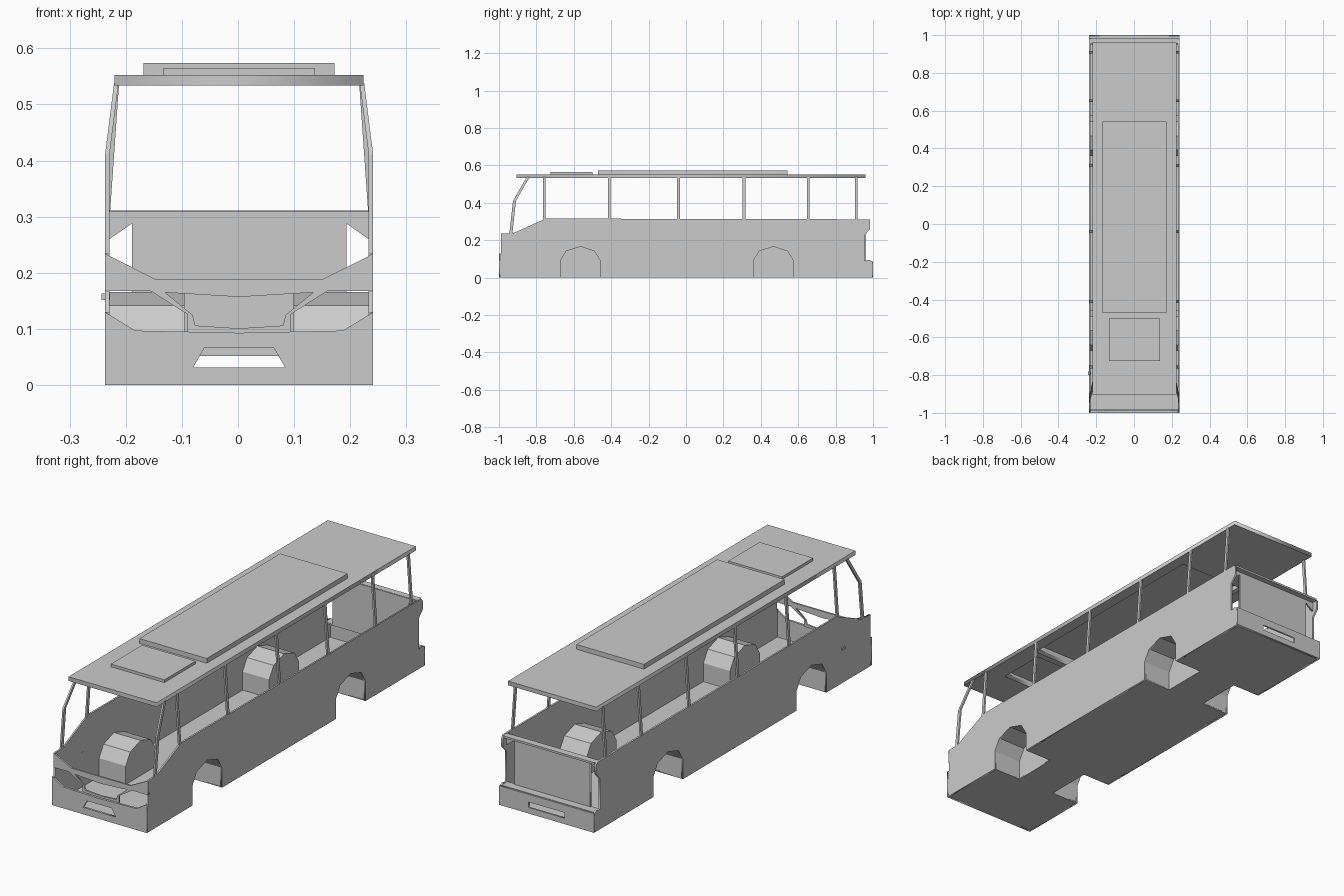
import bpy, bmesh
from mathutils import Matrix

if "Cube" in bpy.data.objects:
    bpy.data.objects.remove(bpy.data.objects["Cube"])

CX = 0.002    # body centre
W = 0.239     # half width
T = 0.008     # sheet thickness
FRAMES = {
    "xy": Matrix(((1, 0, 0), (0, 1, 0), (0, 0, 1))).to_4x4(),
    "xz": Matrix(((1, 0, 0), (0, 0, -1), (0, 1, 0))).to_4x4(),
    "yz": Matrix(((0, 0, 1), (1, 0, 0), (0, 1, 0))).to_4x4(),
}


def add(name, mesh):
    ob = bpy.data.objects.new(name, mesh)
    bpy.context.collection.objects.link(ob)
    return ob


def from_bm(name, bm):
    bmesh.ops.recalc_face_normals(bm, faces=bm.faces[:])
    me = bpy.data.meshes.new(name)
    bm.to_mesh(me)
    bm.free()
    return add(name, me)


def panel(name, plane, loops, offset, t=T):
    """Flat sheet: first loop is the outline, the rest are holes."""
    cu = bpy.data.curves.new(name + "_outline", 'CURVE')
    cu.dimensions = '2D'
    cu.fill_mode = 'BOTH'
    cu.extrude = t / 2
    for pts in loops:
        sp = cu.splines.new('POLY')
        sp.points.add(len(pts) - 1)
        for p, (u, v) in zip(sp.points, pts):
            p.co = (u, v, 0, 1)
        sp.use_cyclic_u = True
    tmp = add(name + "_tmp", cu)
    bpy.context.view_layer.update()
    dg = bpy.context.evaluated_depsgraph_get()
    me = bpy.data.meshes.new_from_object(tmp.evaluated_get(dg))
    bpy.data.objects.remove(tmp)
    shift = {"xy": (CX, 0, offset), "xz": (CX, offset, 0), "yz": (offset, 0, 0)}[plane]
    me.transform(Matrix.Translation(shift) @ FRAMES[plane])
    return add(name, me)


def sym(half):
    """Mirror a right-half outline that starts and ends near x = 0."""
    return half + [(-x, z) for x, z in reversed(half) if x > 0]


def rect(x0, x1, y0, y1):
    return [(x0, y0), (x1, y0), (x1, y1), (x0, y1)]


def box(name, x0, x1, y0, y1, z0, z1, open_bottom=False):
    bm = bmesh.new()
    bmesh.ops.create_cube(bm, size=1)
    for v in bm.verts:
        v.co = (x1 if v.co.x > 0 else x0, y1 if v.co.y > 0 else y0, z1 if v.co.z > 0 else z0)
    if open_bottom:
        low = [f for f in bm.faces if all(v.co.z < z0 + 1e-5 for v in f.verts)]
        bmesh.ops.delete(bm, geom=low, context='FACES_ONLY')
    return from_bm(name, bm)


def post(name, path, dx=0.008, dy=0.014):
    """Rectangular bar through a list of points."""
    bm = bmesh.new()
    rings = [[bm.verts.new((x + a * dx / 2, y + b * dy / 2, z))
              for a, b in ((-1, -1), (1, -1), (1, 1), (-1, 1))] for x, y, z in path]
    for r, q in zip(rings, rings[1:]):
        for i in range(4):
            j = (i + 1) % 4
            bm.faces.new((r[i], r[j], q[j], q[i]))
    bm.faces.new(rings[0])
    bm.faces.new(rings[-1])
    return from_bm(name, bm)


def arch(yc):
    return [(yc + dy, z) for dy, z in ((-0.107, 0), (-0.107, 0.09), (-0.075, 0.142), (0, 0.166),
                                       (0.075, 0.142), (0.107, 0.09), (0.107, 0))]


AXLES = {"front": -0.565, "rear": 0.467}
WELL_X = 0.097

# side walls with wheel arch cut-outs
side = ([(-0.995, 0)] + arch(AXLES["front"]) + arch(AXLES["rear"]) +
        [(0.998, 0), (0.998, 0.085), (0.98, 0.095), (0.957, 0.09), (0.957, 0.23), (0.985, 0.26),
         (0.985, 0.3), (0.975, 0.312), (-0.75, 0.316), (-0.93, 0.235), (-0.988, 0.235),
         (-0.988, 0.13), (-0.995, 0.13)])
for s, label in ((1, "right"), (-1, "left")):
    panel(label + "_side_wall", "yz", [side], CX + s * (W - T / 2))

    # wheel wells: arch strip plus inner wall
    for axle, yc in AXLES.items():
        bm = bmesh.new()
        outer = [bm.verts.new((CX + s * (W - T), y, z)) for y, z in arch(yc)]
        inner = [bm.verts.new((CX + s * WELL_X, y, z)) for y, z in arch(yc)]
        for i in range(len(outer) - 1):
            bm.faces.new((outer[i], outer[i + 1], inner[i + 1], inner[i]))
        bm.faces.new(inner)
        from_bm(f"{label}_{axle}_wheel_well", bm)

    # window posts and bent windscreen post
    for i, y in enumerate((-0.757, -0.41, -0.04, 0.31, 0.653, 0.91)):
        post(f"{label}_window_post_{i + 1}",
             [(CX + s * 0.234, y, 0.308), (CX + s * 0.218, y, 0.537)])
    post(label + "_windscreen_post",
         [(CX + s * 0.235, -0.937, 0.23), (CX + s * 0.235, -0.917, 0.41),
          (CX + s * 0.219, -0.845, 0.537)], dy=0.016)

# floor with wheel well notches
floor = [(0, -0.99)] + [(W - T, -0.99)]
for yc in AXLES.values():
    floor += [(W - T, yc - 0.107), (WELL_X, yc - 0.107), (WELL_X, yc + 0.107), (W - T, yc + 0.107)]
floor += [(W - T, 0.99), (0, 0.99)]
panel("floor", "xy", [sym(floor)], 0.003, 0.006)

# front bumper with air intake
panel("front_bumper", "xz",
      [sym([(0, 0), (W, 0), (W, 0.13), (0.185, 0.097), (0.092, 0.095), (0, 0.093)]),
       sym([(0, 0.031), (0.082, 0.031), (0.062, 0.066), (0, 0.066)])], -0.995, 0.01)

# front mask between the headlight openings, with grille opening
panel("front_mask", "xz",
      [sym([(0, 0.188), (0.148, 0.188), (W, 0.234), (W, 0.168), (0.158, 0.168),
            (0.092, 0.126), (0.092, 0.094), (0, 0.092)]),
       sym([(0, 0.157), (0.132, 0.165), (0.083, 0.125), (0.078, 0.106), (0, 0.101)])], -0.986)

# rear bumper with plate recess and shelf
panel("rear_bumper", "xz", [sym([(0, 0), (W, 0), (W, 0.087), (0, 0.087)]),
                            rect(-0.09, 0.09, 0.027, 0.052)], 0.996)
box("rear_bumper_shelf", CX - W + T, CX + W - T, 0.952, 0.995, 0.084, 0.09)

# rear panel with open corners for the lamps, and top lip
panel("rear_panel", "xz", [sym([(0, 0.088), (0.191, 0.088), (0.191, 0.288), (W - T, 0.26),
                                (W - T, 0.31), (0, 0.31)])], 0.955)
box("rear_lip", CX - W + T, CX + W - T, 0.955, 0.985, 0.302, 0.311)

# roof slab with shafts, roof unit and front hatch
panel("roof", "xy", [rect(-0.222, 0.222, -0.905, 0.96), rect(-0.17, 0.17, -0.47, 0.543),
                     rect(-0.135, 0.135, -0.725, -0.5)], 0.543, 0.019)
box("roof_unit", CX - 0.17, CX + 0.17, -0.47, 0.543, 0.552, 0.574, True)
box("roof_hatch", CX - 0.135, CX + 0.135, -0.725, -0.5, 0.552, 0.565, True)

# small flap on the left side
box("side_flap", -0.243, -0.228, -0.80, -0.78, 0.152, 0.163)
